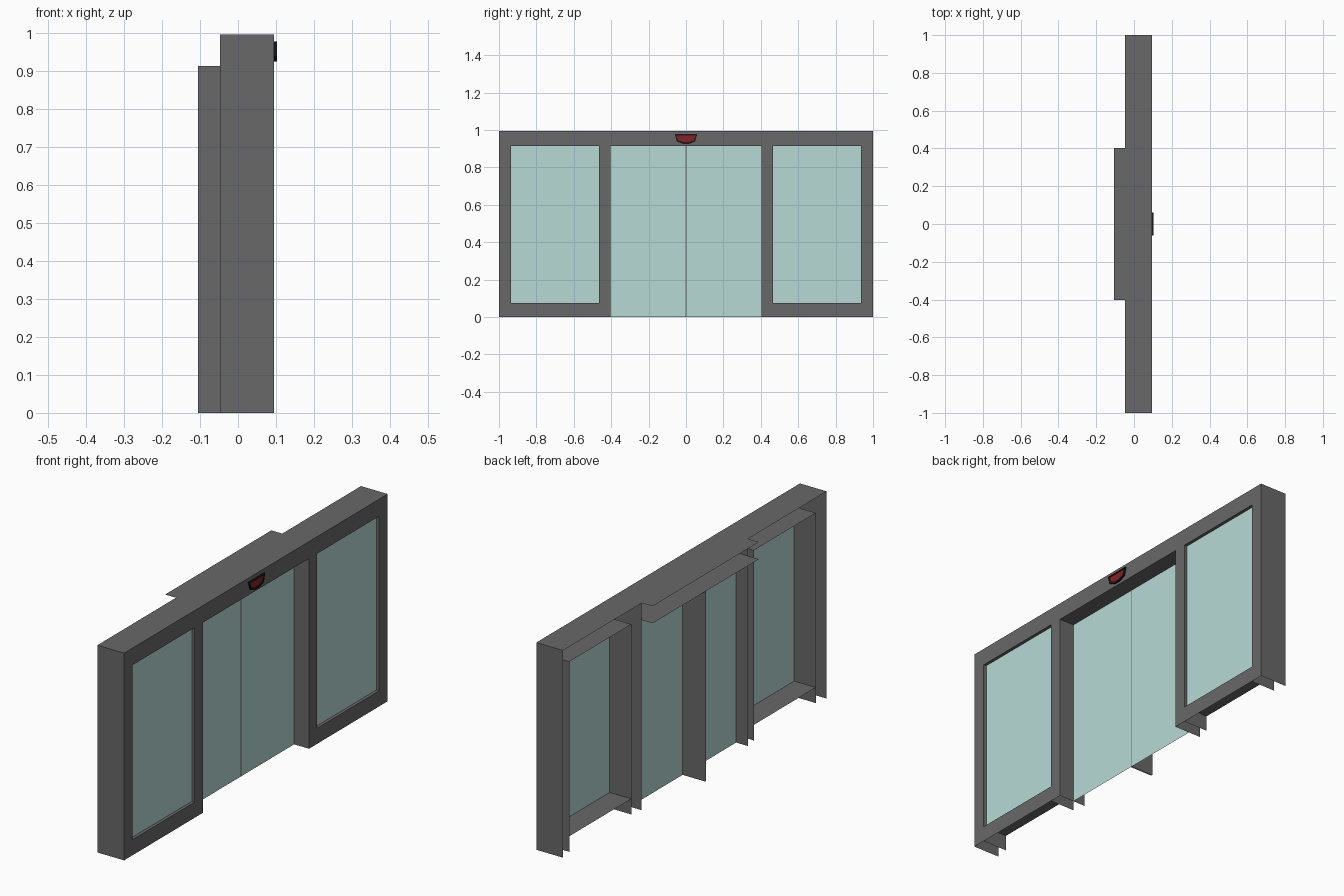
import bpy, bmesh

if "Cube" in bpy.data.objects:
    bpy.data.objects.remove(bpy.data.objects["Cube"])

XF, XB, XD = 0.095, -0.047, -0.105     # frame front, frame back, door/header back
XR = -0.035                            # window lining back
XG, XS = 0.080, 0.016                  # fixed glass, sliding glass
TOP, HEAD, SILL = 0.995, 0.913, 0.075
W, Y0, Y1, OPEN = 1.0, 0.465, 0.935, 0.403


def material(name, rgb):
    m = bpy.data.materials.new(name)
    m.diffuse_color = (*rgb, 1)
    m.use_nodes = True
    m.node_tree.nodes["Principled BSDF"].inputs["Base Color"].default_value = m.diffuse_color
    return m


FRAME = material("dark_grey", (0.14, 0.14, 0.14))
GLASS = material("pale_glass", (0.47, 0.70, 0.67))
BLACK = material("black", (0.01, 0.01, 0.01))
RED = material("dark_red", (0.25, 0.015, 0.015))


def finish(name, bm, mat):
    bmesh.ops.remove_doubles(bm, verts=bm.verts, dist=1e-5)
    me = bpy.data.meshes.new(name)
    bm.to_mesh(me)
    bm.free()
    ob = bpy.data.objects.new(name, me)
    bpy.context.collection.objects.link(ob)
    me.materials.append(mat)
    return ob


def sheets(name, mat, ranges):
    """Flat panels: each (x, y, z) entry has two ranges and one fixed number."""
    bm = bmesh.new()
    for r in ranges:
        fixed = [i for i in range(3) if not isinstance(r[i], tuple)][0]
        u, v = [i for i in range(3) if i != fixed]
        vs = []
        for a, b in ((0, 0), (1, 0), (1, 1), (0, 1)):
            p = [0, 0, 0]
            p[fixed], p[u], p[v] = r[fixed], r[u][a], r[v][b]
            vs.append(bm.verts.new(p))
        bm.faces.new(vs)
    return finish(name, bm, mat)


for s, side in ((1, "right"), (-1, "left")):
    def span(a, b):
        return (min(s * a, s * b), max(s * a, s * b))

    # fixed window surround: front face around the opening and outer sides
    sheets(side + "_window_frame", FRAME, [
        (XF, span(OPEN, Y0), (0, TOP)),
        (XF, span(Y1, W), (0, TOP)),
        (XF, span(Y0, Y1), (0, SILL)),
        (XF, span(Y0, Y1), (HEAD, TOP)),
        ((XB, XF), s * W, (0, TOP)),
        ((XB, XF), s * OPEN, (0, TOP)),
        ((XB, XF), span(OPEN, W), TOP)])
    # lining of the window opening
    sheets(side + "_window_lining", FRAME, [
        ((XR, XF), s * Y0, (0, HEAD)),
        ((XR, XF), s * Y1, (0, HEAD)),
        ((XR, XF), span(Y0, Y1), SILL),
        ((XR, XF), span(Y0, Y1), HEAD)])
    sheets(side + "_window_glass", GLASS, [(XG, span(Y0, Y1), (SILL, HEAD))])
    # sliding door leaf with its meeting edge
    sheets(side + "_door_glass", GLASS, [(XS, span(0.003, OPEN), (0, HEAD))])
    sheets(side + "_door_edge", FRAME, [((XD, XS), s * 0.003, (0, HEAD))])

# dark seam between the leaves
sheets("door_seam", FRAME, [(XS, (-0.003, 0.003), (0, HEAD))])

# header over the doorway
sheets("door_header", FRAME, [
    (XF, (-OPEN, OPEN), (HEAD, TOP)),
    ((XD, XF), (-OPEN, OPEN), TOP),
    ((XD, XF), (-OPEN, OPEN), HEAD)])

# motion sensor: black rim with a recessed red lens
half = [(0.060, 0.977), (0.049, 0.938), (0.016, 0.925)]
outline = half + [(-y, z) for y, z in reversed(half)]
bm = bmesh.new()
base = bm.faces.new([bm.verts.new((XF, y, z)) for y, z in outline])
ext = bmesh.ops.extrude_face_region(bm, geom=[base])
for v in ext["geom"]:
    if isinstance(v, bmesh.types.BMVert):
        v.co.x = 0.103
cap = [f for f in ext["geom"] if isinstance(f, bmesh.types.BMFace)]
bmesh.ops.inset_region(bm, faces=cap, thickness=0.010)
inner = bmesh.ops.extrude_face_region(bm, geom=cap)
bmesh.ops.delete(bm, geom=cap, context='FACES_ONLY')
lens = None
for g in inner["geom"]:
    if isinstance(g, bmesh.types.BMVert):
        g.co.x = 0.100
    elif isinstance(g, bmesh.types.BMFace):
        lens = g
lens.material_index = 1
bmesh.ops.recalc_face_normals(bm, faces=bm.faces)
sensor = finish("motion_sensor", bm, BLACK)
sensor.data.materials.append(RED)
